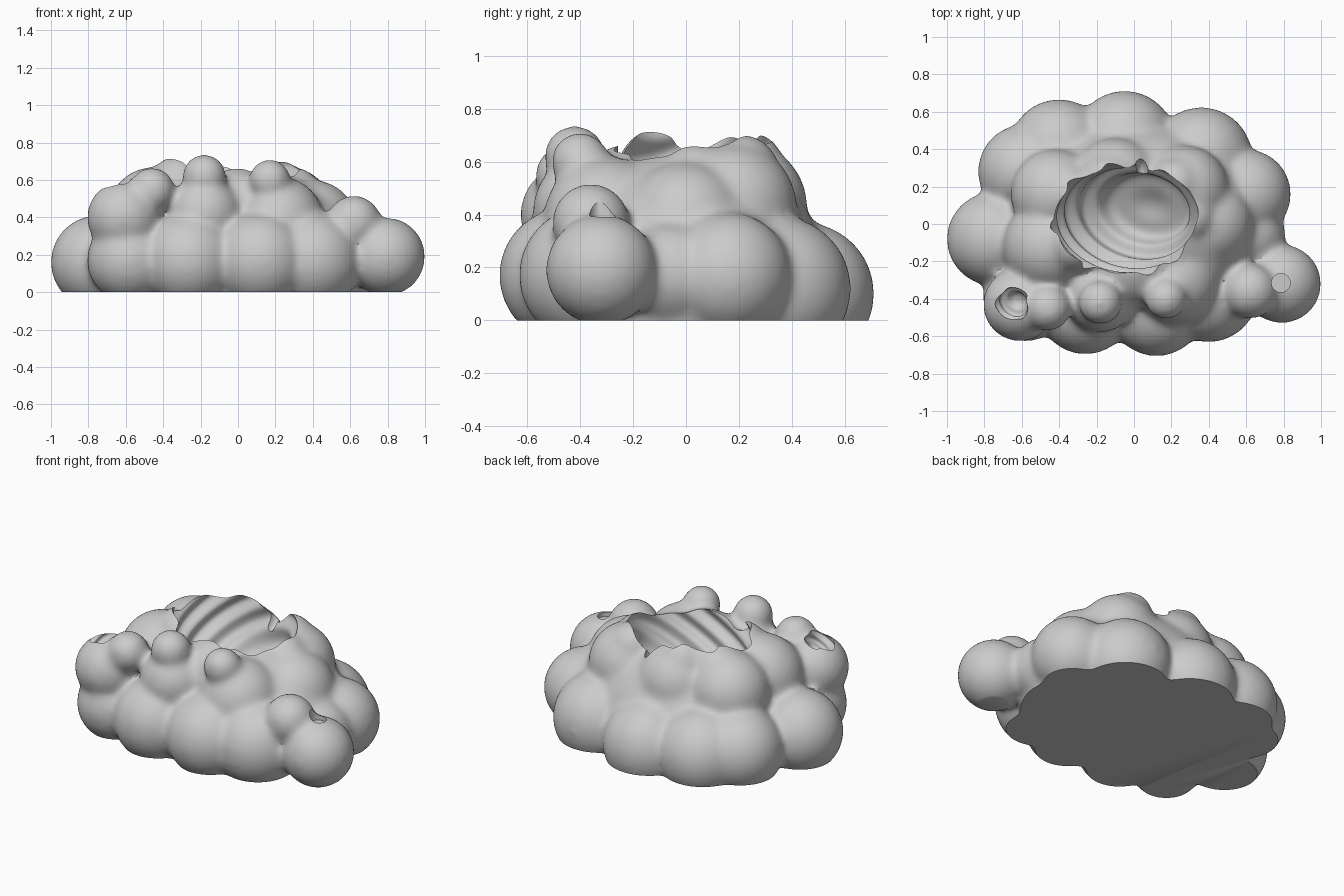
import bpy, bmesh, math
from mathutils import Matrix, Vector

cube = bpy.data.objects.get("Cube")
if cube:
    bpy.data.objects.remove(cube)

grey = bpy.data.materials.new("soft grey")
grey.use_nodes = True
grey.diffuse_color = (0.6, 0.6, 0.6, 1)
grey.node_tree.nodes["Principled BSDF"].inputs["Base Color"].default_value = grey.diffuse_color


def make_object(name, bm, helper=False):
    mesh = bpy.data.meshes.new(name)
    bm.to_mesh(mesh)
    bm.free()
    mesh.materials.append(grey)
    obj = bpy.data.objects.new(name, mesh)
    obj.hide_render = helper
    bpy.context.collection.objects.link(obj)
    return obj


def select_only(obj):
    bpy.ops.object.select_all(action="DESELECT")
    obj.select_set(True)
    bpy.context.view_layer.objects.active = obj


def apply_modifier(obj, kind, **settings):
    mod = obj.modifiers.new(kind.title(), kind)
    for key, value in settings.items():
        setattr(mod, key, value)
    select_only(obj)
    bpy.ops.object.modifier_apply(modifier=mod.name)


def rippled_cutter(name, centre, radii, period, depth):
    """Ellipsoid whose surface carries parallel, tilted waves."""
    bm = bmesh.new()
    bmesh.ops.create_icosphere(bm, subdivisions=6, radius=1)
    tilt = Vector((-.5, -.5, 1)).normalized()
    for v in bm.verts:
        out = v.co.normalized()
        p = Vector(a * b for a, b in zip(out, radii))
        v.co = Vector(centre) + p + out * depth * math.sin(math.tau * p.dot(tilt) / period)
    return make_object(name, bm, helper=True)


# Puffs: x, y, z, radius
base_puffs = [
    (-.75, -.08, .16, .252), (-.58, .28, .14, .255), (-.49, .34, .13, .235),
    (-.40, .40, .12, .268), (-.05, .44, .10, .273), (.36, .35, .12, .275),
    (.60, .16, .17, .24), (.61, -.06, .17, .2), (.40, -.37, .17, .263),
    (.12, -.45, .17, .258), (-.26, -.44, .17, .258), (-.58, -.40, .17, .228),
    (.79, -.32, .19, .211)]
middle_puffs = [
    (-.61, -.43, .40, .198), (-.18, -.38, .42, .20), (.22, -.30, .38, .24),
    (-.45, -.12, .42, .25), (-.42, .16, .42, .24), (-.1, .21, .43, .25),
    (.27, .18, .43, .24), (.40, 0, .36, .24), (0, -.2, .42, .25)]
top_puffs = [
    (-.46, -.45, .545, .123), (-.18, -.42, .62, .118), (.17, -.40, .60, .112),
    (.62, -.36, .37, .148), (-.32, -.10, .57, .16), (-.30, .14, .56, .155),
    (-.14, .22, .57, .155), (.22, .21, .56, .145), (.30, .04, .53, .14)]

bm = bmesh.new()
for x, y, z, r in base_puffs + middle_puffs + top_puffs:
    bmesh.ops.create_icosphere(bm, subdivisions=4, radius=r, matrix=Matrix.Translation((x, y, z)))
# Core that fills the space between the puffs
bmesh.ops.create_icosphere(bm, subdivisions=5, radius=1,
                           matrix=Matrix.Translation((0, 0, .1)) @ Matrix.Diagonal((.74, .55, .57, 1)))
cloud = make_object("cloud_body", bm)
apply_modifier(cloud, "REMESH", mode="VOXEL", voxel_size=.016)
apply_modifier(cloud, "SMOOTH", factor=.5, iterations=28)

cutters = []

# Flat underside
bm = bmesh.new()
bmesh.ops.create_cube(bm, size=3, matrix=Matrix.Translation((0, 0, -1.5)))
cutters.append(make_object("floor_cutter", bm, helper=True))

# Rippled bowl in the top, and a small rippled pocket in the right front puff
cutters.append(rippled_cutter("bowl_cutter", (-.05, .02, .68), (.385, .295, .40), .115, .016))
cutters.append(rippled_cutter("pocket_cutter", (-.65, -.43, .57), (.09, .085, .085), .05, .007))

# Round peg hole on the side puff
bm = bmesh.new()
bmesh.ops.create_cone(bm, cap_ends=True, segments=40, radius1=.05, radius2=.05, depth=.24,
                      matrix=Matrix.Translation((.785, -.315, .485)))
cutters.append(make_object("peg_cutter", bm, helper=True))

# Notch in the back of the bowl rim
bm = bmesh.new()
bmesh.ops.create_icosphere(bm, subdivisions=3, radius=1,
                           matrix=Matrix.Translation((.04, .27, .63)) @ Matrix.Diagonal((.04, .09, .1, 1)))
cutters.append(make_object("notch_cutter", bm, helper=True))

for cutter in cutters:
    apply_modifier(cloud, "BOOLEAN", operation="DIFFERENCE", solver="EXACT", object=cutter)
    bpy.data.objects.remove(cutter)

# Smooth shading with crisp cut edges
select_only(cloud)
bpy.ops.object.shade_smooth_by_angle(angle=math.radians(35))
